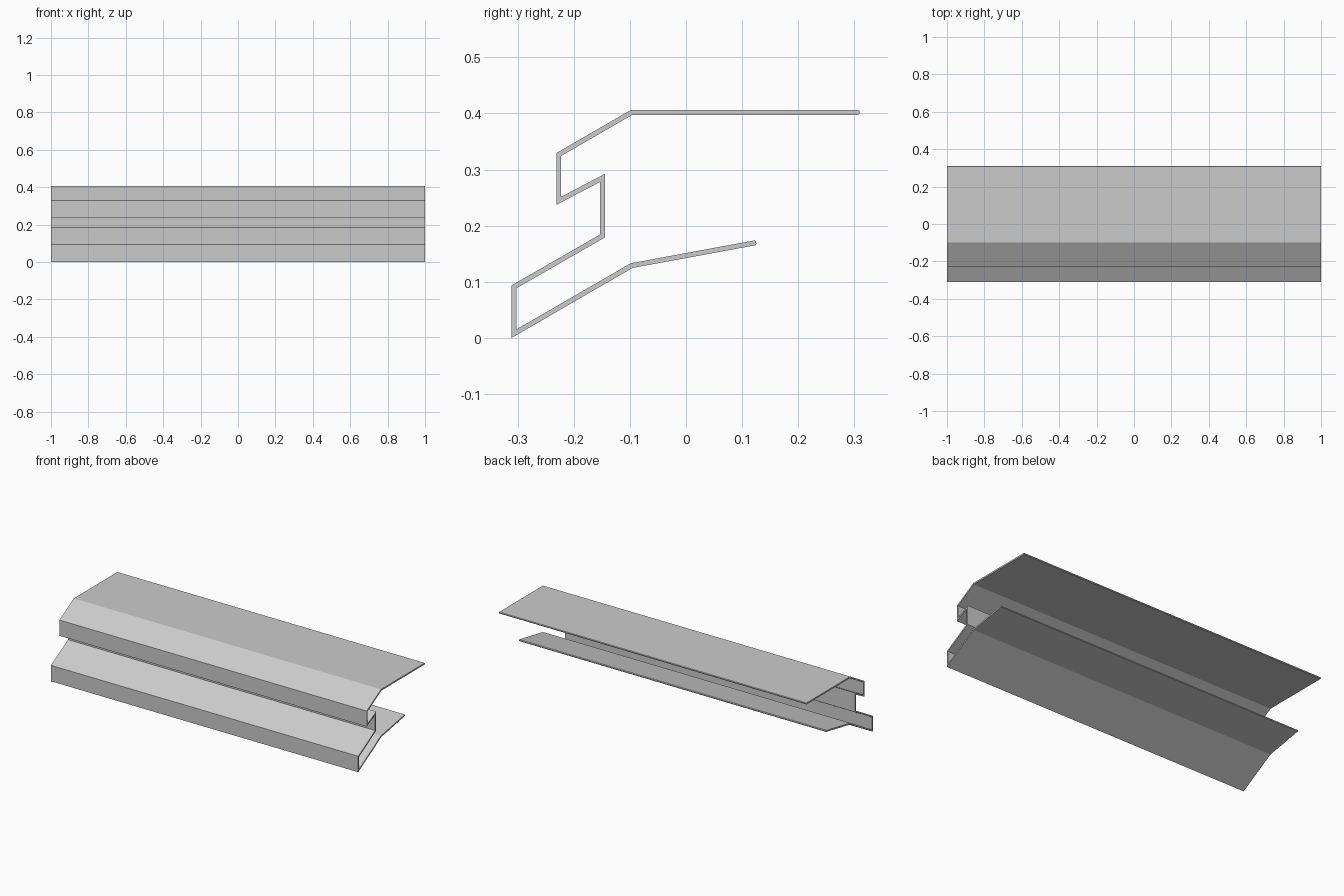
import bpy, bmesh
from mathutils import Vector

if "Cube" in bpy.data.objects:
    bpy.data.objects.remove(bpy.data.objects["Cube"])

T = 0.0088        # sheet thickness
HALF_LEN = 1.0    # half length along x
CH = 0.002        # small chamfer on the free edges

# centre line of the folded sheet in (y, z), from upper free edge to lower one
path = [Vector(p) for p in [
    (0.3095, 0.402), (-0.097, 0.402), (-0.2268, 0.327), (-0.2268, 0.2445),
    (-0.1485, 0.2855), (-0.1485, 0.182), (-0.3065, 0.0912), (-0.3065, 0.0078),
    (-0.097, 0.129), (0.125, 0.170)]]


def side_normal(a, b):
    d = (b - a).normalized()
    return Vector((-d.y, d.x))


def offset(points, dist):
    """Mitred parallel line, chamfered at both free ends."""
    n = [side_normal(a, b) for a, b in zip(points, points[1:])]
    d0 = (points[1] - points[0]).normalized()
    d1 = (points[-1] - points[-2]).normalized()
    s = 1 if dist > 0 else -1
    out = [points[0] + n[0] * (dist - s * CH), points[0] + n[0] * dist + d0 * CH]
    for i in range(1, len(points) - 1):
        out.append(points[i] + (n[i - 1] + n[i]) * dist / (1 + n[i - 1].dot(n[i])))
    out += [points[-1] + n[-1] * dist - d1 * CH, points[-1] + n[-1] * (dist - s * CH)]
    return out


# closed outline swept along x; both ends capped in strips that follow the folds
left, right = offset(path, T / 2), offset(path, -T / 2)
bm = bmesh.new()


def row(points, x):
    return [bm.verts.new((x, p.x, p.y)) for p in points]


l0, r0 = row(left, -HALF_LEN), row(right, -HALF_LEN)
l1, r1 = row(left, HALF_LEN), row(right, HALF_LEN)
for a, b in ((l0, l1), (l1, r1), (r1, r0), (r0, l0)):
    for i in range(len(left) - 1):
        bm.faces.new((a[i], a[i + 1], b[i + 1], b[i]))
# free edges
for k in (0, -1):
    bm.faces.new((l0[k], l1[k], r1[k], r0[k]))
bmesh.ops.recalc_face_normals(bm, faces=bm.faces)

mesh = bpy.data.meshes.new("folded_sheet_profile")
bm.to_mesh(mesh)
bm.free()
obj = bpy.data.objects.new("folded_sheet_profile", mesh)
bpy.context.collection.objects.link(obj)

# stand exactly on the ground
obj.location.z = -min(v.co.z for v in mesh.vertices)
